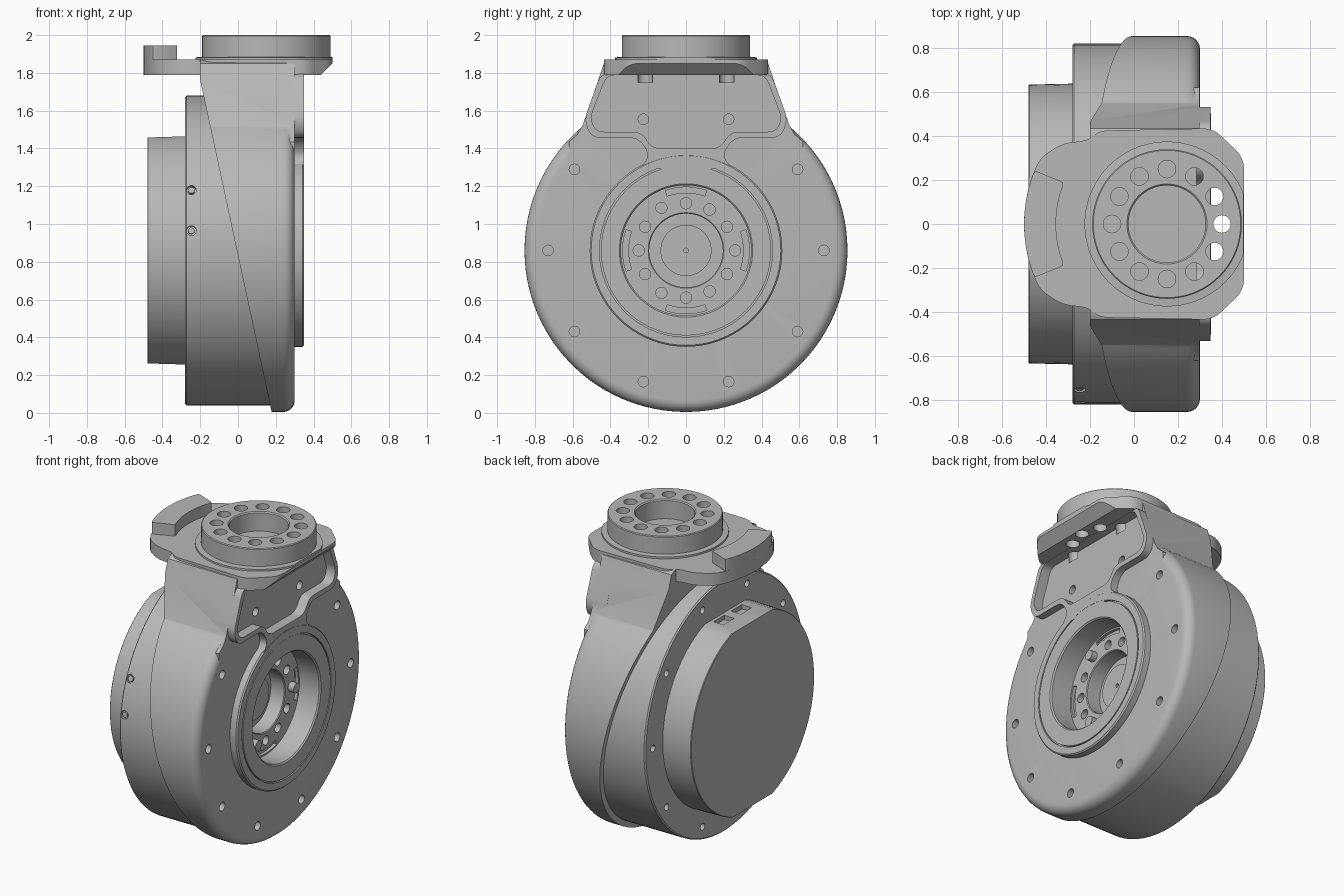
import bpy, bmesh
from math import sin, cos, pi, radians
from mathutils import Matrix, Vector

if "Cube" in bpy.data.objects:
    bpy.data.objects.remove(bpy.data.objects["Cube"])

C = 0.86                      # height of the main axis
BOSS = 0.15                   # x of the output axis
SLANT = ((-0.2, 0, 1.76), (1.755, 0, 0.378))

grey = bpy.data.materials.new("cast_grey")
grey.use_nodes = True
tone = (0.48, 0.48, 0.48, 1)
grey.diffuse_color = tone
grey.node_tree.nodes["Principled BSDF"].inputs["Base Color"].default_value = tone


# ---------- helpers ----------
def finish(name, bm):
    bmesh.ops.recalc_face_normals(bm, faces=bm.faces)
    mesh = bpy.data.meshes.new(name)
    bm.to_mesh(mesh)
    bm.free()
    mesh.materials.append(grey)
    ob = bpy.data.objects.new(name, mesh)
    bpy.context.collection.objects.link(ob)
    return ob


def lathe(name, profile, axis="x", steps=72):
    """Spin (along, radius) points around the main or the output axis."""
    bm = bmesh.new()
    if axis == "x":
        pts, cent, ax = [(t, 0, C + r) for t, r in profile], (0, 0, C), (1, 0, 0)
    else:
        pts, cent, ax = [(BOSS + r, 0, t) for t, r in profile], (BOSS, 0, 0), (0, 0, 1)
    vs = [bm.verts.new(p) for p in pts]
    edges = [bm.edges.new(pair) for pair in zip(vs, vs[1:])]
    bmesh.ops.spin(bm, geom=vs + edges, cent=cent, axis=ax, angle=2 * pi, steps=steps)
    bmesh.ops.remove_doubles(bm, verts=bm.verts, dist=1e-5)
    return finish(name, bm)


def prism(name, outlines, axis, lo, hi):
    """Extrude one or more outlines along x or z."""
    bm = bmesh.new()
    for line in outlines:
        put = (lambda a, b, t: (t, a, b)) if axis == "x" else (lambda a, b, t: (a, b, t))
        low = [bm.verts.new(put(a, b, lo)) for a, b in line]
        top = [bm.verts.new(put(a, b, hi)) for a, b in line]
        bm.faces.new(low)
        bm.faces.new(top)
        for i in range(len(line)):
            bm.faces.new((low[i - 1], low[i], top[i], top[i - 1]))
    return finish(name, bm)


def circle(a, b, r, n=20):
    return [(a + r * cos(2 * pi * i / n), b + r * sin(2 * pi * i / n)) for i in range(n)]


def hole_ring(a, b, big, r, angles):
    return [circle(a + big * cos(radians(d)), b + big * sin(radians(d)), r) for d in angles]


def sector(a, b, inner, outer, mid, half, n=12):
    arc = [radians(mid - half + 2 * half * i / n) for i in range(n + 1)]
    return ([(a + outer * cos(t), b + outer * sin(t)) for t in arc] +
            [(a + inner * cos(t), b + inner * sin(t)) for t in reversed(arc)])


def rounded(pts, size, n=5):
    out = []
    for i, p in enumerate(pts):
        p, q, s = Vector(p), Vector(pts[i - 1]), Vector(pts[(i + 1) % len(pts)])
        a = p + (q - p).normalized() * min(size, (q - p).length * 0.45)
        b = p + (s - p).normalized() * min(size, (s - p).length * 0.45)
        for k in range(n + 1):
            t = k / n
            out.append(tuple(a * (1 - t) ** 2 + p * 2 * t * (1 - t) + b * t * t))
    return out


def both_sides(half):
    return half + [(-a, b) for a, b in reversed(half)]


def slice_off(ob, point, normal):
    """Remove everything on the normal's side and cap the cut."""
    bm = bmesh.new()
    bm.from_mesh(ob.data)
    cut = bmesh.ops.bisect_plane(bm, geom=bm.verts[:] + bm.edges[:] + bm.faces[:],
                                 plane_co=point, plane_no=normal, clear_outer=True)
    edges = [e for e in cut["geom_cut"] if isinstance(e, bmesh.types.BMEdge)]
    bmesh.ops.contextual_create(bm, geom=edges)
    bmesh.ops.recalc_face_normals(bm, faces=bm.faces)
    bm.to_mesh(ob.data)
    bm.free()


def combine(ob, tool, mode="DIFFERENCE", keep=False):
    mod = ob.modifiers.new("combine", "BOOLEAN")
    mod.operation, mod.object, mod.solver = mode, tool, "EXACT"
    bpy.context.view_layer.update()
    graph = bpy.context.evaluated_depsgraph_get()
    mesh = bpy.data.meshes.new_from_object(ob.evaluated_get(graph))
    ob.modifiers.clear()
    ob.data = mesh
    if not keep:
        bpy.data.objects.remove(tool)


def flip(v):
    return tuple(-c for c in v)


# ---------- outer housing with neck and front pad ----------
edge = [(0.3 - 0.06 * (1 - cos(t)), 0.795 + 0.06 * sin(t))
        for t in [pi / 2 * i / 6 for i in range(7)]]
housing = lathe("outer_housing", [(-0.3, 0), (-0.3, 0.855)] + edge[::-1] + [(0.3, 0)], steps=96)
slice_off(housing, SLANT[0], flip(SLANT[1]))

neck = prism("neck", [both_sides([(0.62, 1.2), (0.62, 1.435), (0.575, 1.475), (0.548, 1.52),
                                  (0.455, 1.79), (0.435, 1.85), (0.4, 1.868)])], "x", -0.2, 0.299)
slice_off(neck, SLANT[0], flip(SLANT[1]))
combine(housing, neck, "UNION")

pad_edge = both_sides([(0.25, 1.29), (0.19, 1.36), (0.25, 1.456), (0.5, 1.456),
                       (0.54, 1.55), (0.45, 1.8)])
combine(housing, prism("pad", [rounded(pad_edge, 0.05)], "x", 0.2, 0.349), "UNION")
pocket = both_sides([(0.18, 1.4), (0.235, 1.488), (0.475, 1.488), (0.508, 1.56), (0.42, 1.788)])
combine(housing, prism("pocket", [rounded(pocket, 0.045)], "x", 0.285, 0.5))

screw_angles = range(0, 360, 36)
combine(housing, prism("holes", hole_ring(0, C, 0.73, 0.028, screw_angles), "x", 0.24, 0.4))
combine(housing, lathe("bore", [(0.08, 0), (0.08, 0.346), (0.4, 0.346), (0.4, 0)]))

# ---------- bearing ring and hub inside the front bore ----------
lathe("bearing_ring", [(0.2, 0.345), (0.342, 0.345), (0.35, 0.353), (0.35, 0.45), (0.335, 0.45),
                       (0.335, 0.458), (0.35, 0.458), (0.35, 0.502), (0.342, 0.51),
                       (0.25, 0.51), (0.2, 0.345)])
hub = lathe("drive_hub", [(0.07, 0), (0.07, 0.35), (0.2, 0.35), (0.2, 0.2), (0.195, 0.195),
                          (0.1, 0.195), (0.1, 0.135), (0.13, 0.135), (0.13, 0.012),
                          (0.115, 0.012), (0.115, 0)])
hub_holes = [d for d in range(0, 360, 30) if d % 120]
combine(hub, prism("holes", hole_ring(0, C, 0.25, 0.03, hub_holes), "x", 0.15, 0.3))
arcs = [sector(0, C, 0.305, 0.335, d, 19) for d in range(0, 360, 90)]
combine(hub, prism("arc_pockets", arcs, "x", 0.18, 0.3))
prism("dowel_pins", hole_ring(0, C, 0.26, 0.032, (0, 120, 240)), "x", 0.15, 0.24)

# ---------- rear housing with side screws ----------
rear = lathe("rear_housing", [(-0.28, 0), (-0.28, 0.812), (-0.272, 0.82), (0.28, 0.82), (0.28, 0)],
             steps=96)
slice_off(rear, *SLANT)
combine(rear, prism("holes", hole_ring(0, C, 0.74, 0.022, screw_angles), "x", -0.4, -0.24))
for z in (1.18, 0.965):
    lift = z - C
    out = Vector((0, -(0.82 ** 2 - lift ** 2) ** 0.5, lift)).normalized()
    turn = (Matrix.Translation(Vector((-0.247, 0, C)) + out * 0.8)
            @ out.to_track_quat("Z", "Y").to_matrix().to_4x4())
    hole = prism("hole", [circle(0, 0, 0.026)], "z", 0, 0.1)
    hole.data.transform(turn)
    combine(rear, hole)
    screw = prism("side_screw", [circle(0, 0, 0.017)], "z", -0.01, 0.016)
    screw.data.transform(turn)

# ---------- rear cap with flats and two slots ----------
cap = lathe("rear_cap", [(-0.48, 0), (-0.48, 0.63), (-0.476, 0.634), (-0.2, 0.64), (-0.2, 0)],
            steps=96)
for side in (1, -1):
    slice_off(cap, (-0.48, 0, C + side * 0.598), (-0.03, 0, side))
slots = [[(-0.37, y - 0.055), (-0.3, y - 0.055), (-0.3, y + 0.055), (-0.37, y + 0.055)]
         for y in (-0.09, 0.09)]
combine(cap, prism("slots", slots, "z", C + 0.575, C + 0.7))

# ---------- top flange with stop block ----------
half = [(0.5, 0.3), (0.36, 0.435), (-0.16, 0.425), (-0.21, 0.378), (-0.32, 0.37), (-0.43, 0.3),
        (-0.478, 0.18), (-0.5, 0.05)]
flange_edge = half + [(x, -y) for x, y in reversed(half)]
flange = prism("top_flange", [rounded(flange_edge, 0.05)], "z", 1.79, 1.87)
slice_off(flange, (0.44, 0, 1.79), (1, 0, -1))
stop = prism("stop_block", [rounded(sector(BOSS, 0, 0.505, 0.65, 180, 22), 0.015, 2)],
             "z", 1.86, 1.945)

# ---------- output boss ----------
boss = lathe("output_boss", [(1.86, 0), (1.86, 0.375), (1.882, 0.375), (1.885, 0.34),
                             (1.995, 0.34), (2.0, 0.335), (2.0, 0.182), (1.993, 0.175),
                             (1.875, 0.175), (1.875, 0)], "z")
slice_off(boss, (0.499, 0, 0), (1, 0, 0))
drill = prism("drill", hole_ring(BOSS, 0, 0.25, 0.04, range(0, 360, 30)), "z", 1.75, 2.1)
for part in (boss, flange):
    combine(part, drill, keep=True)
combine(housing, drill)

# ---------- shading ----------
for ob in bpy.context.scene.objects:
    ob.select_set(ob.type == "MESH" and grey.name in ob.data.materials)
bpy.context.view_layer.objects.active = housing
bpy.ops.object.shade_smooth_by_angle(angle=radians(28))
